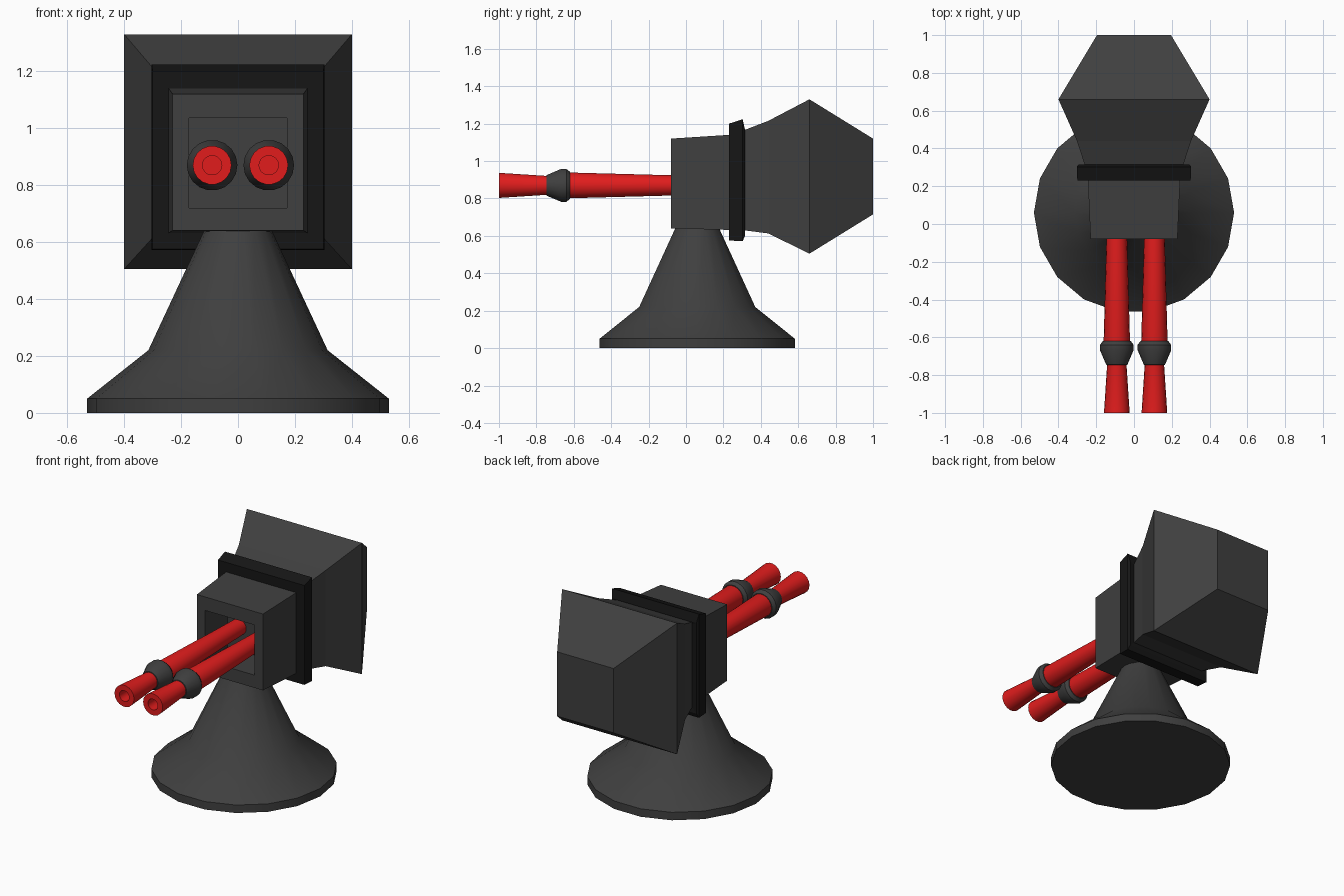
import bpy, bmesh, math
from mathutils import Vector

if "Cube" in bpy.data.objects:
    bpy.data.objects.remove(bpy.data.objects["Cube"])


def material(name, rgb):
    m = bpy.data.materials.new(name)
    m.diffuse_color = (*rgb, 1)
    m.use_nodes = True
    m.node_tree.nodes["Principled BSDF"].inputs["Base Color"].default_value = m.diffuse_color
    return m


RED = material("red", (0.75, 0.012, 0.012))
GREY = material("dark_grey", (0.05, 0.05, 0.05))
BLACK = material("black", (0.008, 0.008, 0.008))


def skin(name, rings, mat, smooth=False):
    """Join successive closed rings of points and cap both ends."""
    bm = bmesh.new()
    loops = [[bm.verts.new(p) for p in ring] for ring in rings]
    for a, b in zip(loops, loops[1:]):
        n = len(a)
        for i in range(n):
            j = (i + 1) % n
            bm.faces.new((a[i], a[j], b[j], b[i]))
    bm.faces.new(loops[0])
    bm.faces.new(loops[-1])
    bmesh.ops.recalc_face_normals(bm, faces=bm.faces)
    me = bpy.data.meshes.new(name)
    bm.to_mesh(me)
    bm.free()
    me.materials.append(mat)
    ob = bpy.data.objects.new(name, me)
    bpy.context.collection.objects.link(ob)
    if smooth:
        bpy.ops.object.select_all(action='DESELECT')
        ob.select_set(True)
        bpy.context.view_layer.objects.active = ob
        bpy.ops.object.shade_smooth_by_angle(angle=math.radians(30))
    return ob


def turned(name, profile, origin, u, v, axis, mat, sides=18):
    """Revolve (radius, distance along axis) pairs."""
    o, u, v, axis = map(Vector, (origin, u, v, axis))
    angles = [2 * math.pi * i / sides for i in range(sides)]
    rings = [[o + u * r * math.cos(t) + v * r * math.sin(t) + axis * d for t in angles]
             for r, d in profile]
    return skin(name, rings, mat, True)


def boxed(name, sections, mat):
    """Loft rectangles given as (y, half width, bottom z, top z)."""
    rings = [[(-w, y, lo), (w, y, lo), (w, y, hi), (-w, y, hi)] for y, w, lo, hi in sections]
    return skin(name, rings, mat)


X, Y, Z = (1, 0, 0), (0, 1, 0), (0, 0, 1)

# Flared pedestal
turned("pedestal", [(0.53, 0), (0.53, 0.05), (0.315, 0.22), (0.117, 0.645)],
       (0, 0.06, 0), X, Y, Z, GREY)

# Housing: recessed front opening, square body, flared rear
boxed("housing", [(0.14, 0.172, 0.72, 1.035), (-0.08, 0.172, 0.72, 1.035),
                  (-0.08, 0.23, 0.64, 1.12), (0.23, 0.244, 0.632, 1.14),
                  (0.31, 0.26, 0.63, 1.165), (0.44, 0.302, 0.613, 1.215),
                  (0.66, 0.40, 0.505, 1.33), (1.0, 0.196, 0.715, 1.12)], GREY)

# Collar band
boxed("collar", [(0.23, 0.24, 0.64, 1.13), (0.23, 0.30, 0.575, 1.20),
                 (0.303, 0.303, 0.572, 1.224), (0.315, 0.293, 0.60, 1.17),
                 (0.31, 0.25, 0.64, 1.15)], BLACK)

# Twin barrels with hollow muzzles, each with a grey ring
for side, x in (("left", -0.091), ("right", 0.108)):
    turned(side + "_barrel", [(0.034, -0.88), (0.034, -1.0), (0.068, -1.0), (0.051, -0.74),
                              (0.07, -0.63), (0.055, -0.08), (0.05, 0.15)],
           (x, 0, 0.87), X, Z, Y, RED)
    turned(side + "_barrel_ring", [(0.045, -0.748), (0.056, -0.745), (0.089, -0.668),
                                   (0.089, -0.64), (0.074, -0.62), (0.06, -0.62)],
           (x, 0, 0.87), X, Z, Y, GREY)
